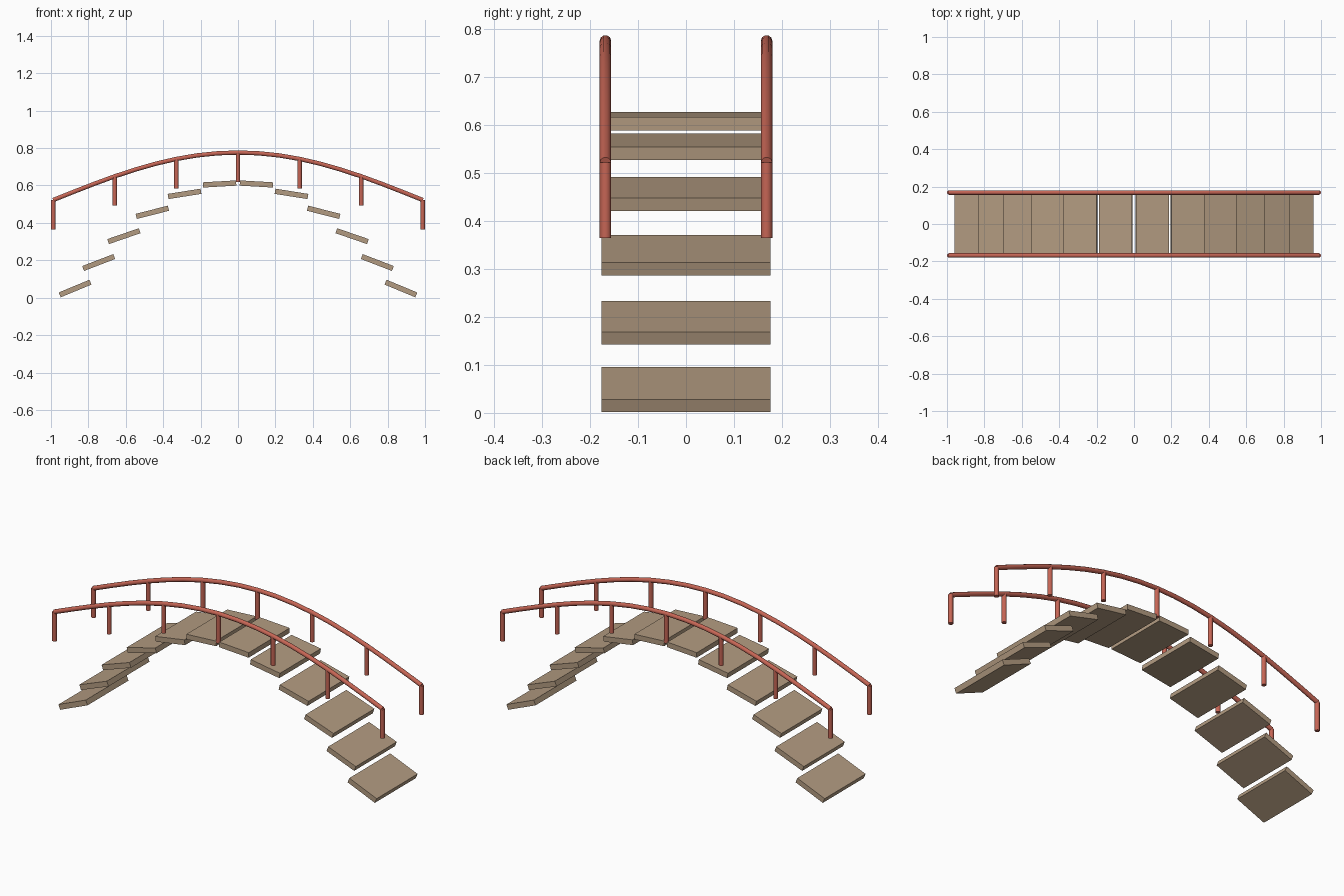
import bpy
from math import cos, pi, radians

if "Cube" in bpy.data.objects:
    bpy.data.objects.remove(bpy.data.objects["Cube"])


def material(name, color):
    m = bpy.data.materials.new(name)
    m.diffuse_color = (*color, 1)
    m.use_nodes = True
    m.node_tree.nodes["Principled BSDF"].inputs["Base Color"].default_value = m.diffuse_color
    return m


WOOD = material("wood", (0.45, 0.33, 0.22))
RED = material("red_paint", (0.56, 0.13, 0.09))

# Arched deck: tilted planks, mirrored left and right (x, z, tilt in degrees)
PLANKS = [(0.0985, 0.608, 3.3), (0.286, 0.555, 9), (0.458, 0.4565, 14.2),
          (0.61, 0.329, 19), (0.745, 0.188, 21), (0.871, 0.049, 22.5)]
for side, label in ((1, "right"), (-1, "left")):
    for i, (x, z, tilt) in enumerate(PLANKS):
        bpy.ops.mesh.primitive_cube_add(
            size=1, location=(side * x, 0, z), rotation=(0, side * radians(tilt), 0))
        plank = bpy.context.object
        plank.scale = (0.178, 0.352, 0.028)
        plank.name = f"{label}_plank_{i + 1}"
        plank.data.materials.append(WOOD)

# Handrails follow a cosine arch
HALF, RAIL_Y, RADIUS, POST = 0.988, 0.168, 0.012, 0.157


def rail_z(x):
    return 0.522 + 0.254 * cos(pi * x / (2 * HALF))


def handrail(name, y, segments=18):
    curve = bpy.data.curves.new(name, "CURVE")
    curve.dimensions = "3D"
    curve.bevel_depth = RADIUS
    curve.bevel_resolution = 3
    curve.use_fill_caps = True
    spline = curve.splines.new("POLY")
    spline.points.add(segments)
    for i, p in enumerate(spline.points):
        x = HALF * (2 * i / segments - 1)
        p.co = (x, y, rail_z(x), 1)
    obj = bpy.data.objects.new(name, curve)
    bpy.context.collection.objects.link(obj)
    bpy.ops.object.select_all(action="DESELECT")
    obj.select_set(True)
    bpy.context.view_layer.objects.active = obj
    bpy.ops.object.convert(target="MESH")
    obj = bpy.context.object
    obj.name = name
    obj.data.materials.clear()
    obj.data.materials.append(RED)
    bpy.ops.object.shade_smooth_by_angle(angle=radians(50))


for y, label in ((-RAIL_Y, "front"), (RAIL_Y, "back")):
    handrail(f"{label}_handrail", y)
    # Short posts hanging below the rail
    for i in range(7):
        x = HALF * (i - 3) / 3
        bpy.ops.mesh.primitive_cylinder_add(
            vertices=12, radius=RADIUS, depth=POST,
            location=(x, y, rail_z(x) - POST / 2))
        post = bpy.context.object
        post.name = f"{label}_post_{i + 1}"
        post.data.materials.append(RED)
        bpy.ops.object.shade_smooth_by_angle(angle=radians(50))
